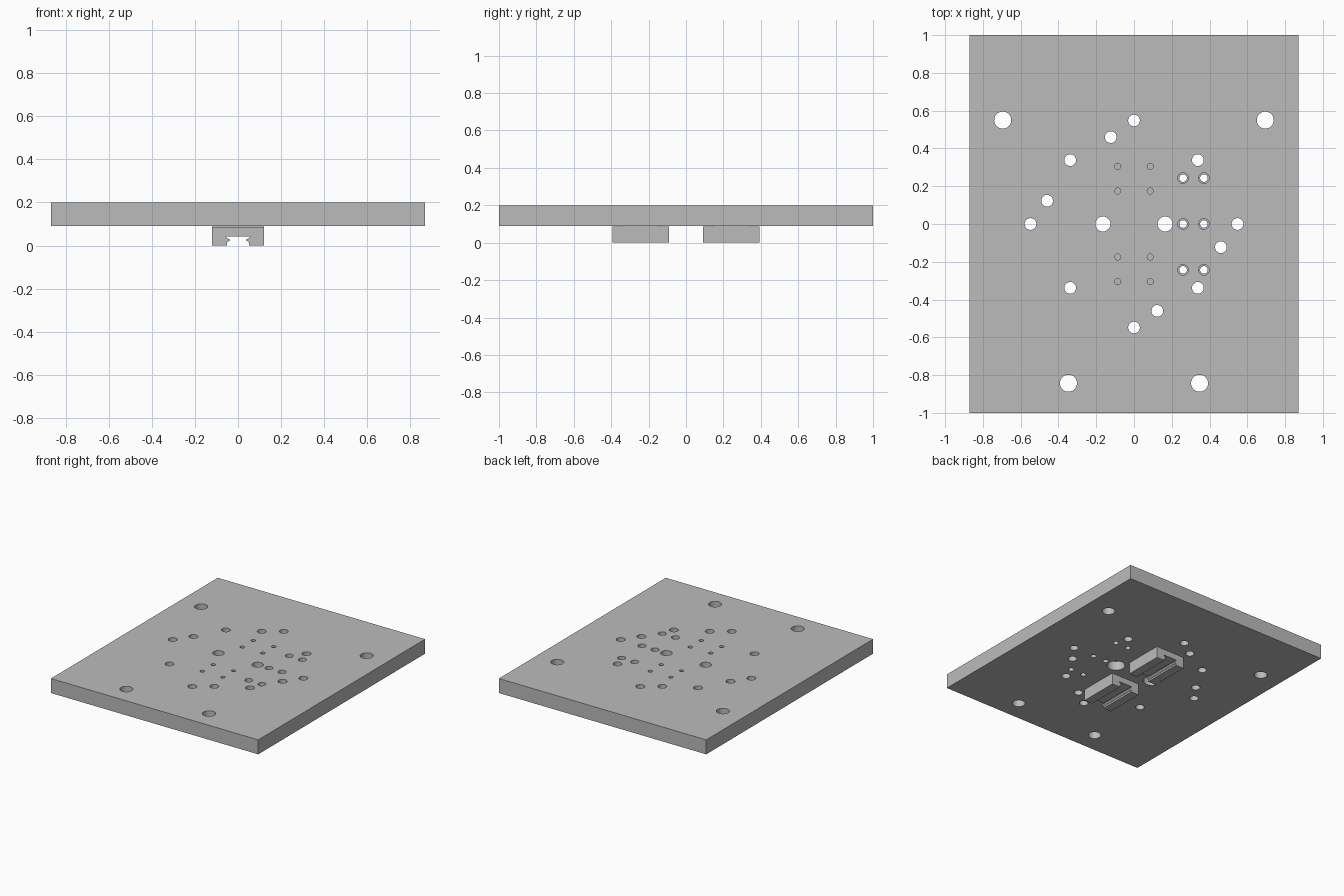
import bpy, bmesh, math

cube = bpy.data.objects.get("Cube")
if cube:
    bpy.data.objects.remove(cube, do_unlink=True)

grey = bpy.data.materials.new("machined grey")
grey.use_nodes = True
grey.diffuse_color = (0.5, 0.5, 0.5, 1)
grey.node_tree.nodes["Principled BSDF"].inputs["Base Color"].default_value = (0.5, 0.5, 0.5, 1)

BOTTOM, TOP = 0.09, 0.2
BELOW, ABOVE = BOTTOM - 0.05, TOP + 0.05
SIDES = 32


def finish(bm, name):
    bmesh.ops.recalc_face_normals(bm, faces=bm.faces[:])
    mesh = bpy.data.meshes.new(name)
    bm.to_mesh(mesh)
    bm.free()
    mesh.materials.append(grey)
    obj = bpy.data.objects.new(name, mesh)
    bpy.context.collection.objects.link(obj)
    return obj


def box(name, half_x, half_y, z0, z1, y=0):
    bm = bmesh.new()
    for v in bmesh.ops.create_cube(bm, size=2)["verts"]:
        v.co = (v.co.x * half_x, y + v.co.y * half_y, z1 if v.co.z > 0 else z0)
    return finish(bm, name)


def add_bore(bm, x, y, steps):
    """Turned cutter: steps are (radius, height) pairs from bottom to top."""
    rings = []
    for r, z in steps:
        angles = [2 * math.pi * i / SIDES for i in range(SIDES)]
        rings.append([bm.verts.new((x + r * math.cos(a), y + r * math.sin(a), z))
                      for a in angles])
    for low, high in zip(rings, rings[1:]):
        for i in range(SIDES):
            j = (i + 1) % SIDES
            bm.faces.new((low[i], low[j], high[j], high[i]))
    bm.faces.new(rings[0][::-1])
    bm.faces.new(rings[-1])


def through(r):
    return [(r, BELOW), (r, ABOVE)]


# Hole pattern
bores = bmesh.new()
for s in (-1, 1):
    # corner mounting holes
    add_bore(bores, s * 0.695, 0.55, through(0.045))
    add_bore(bores, s * 0.347, -0.843, through(0.045))
    # centre holes, counterbored from below
    add_bore(bores, s * 0.165, 0, [(0.063, BELOW), (0.063, BOTTOM + 0.07),
                                   (0.04, BOTTOM + 0.07), (0.04, ABOVE)])
    # carriage screw holes
    for y in (-0.305, -0.175, 0.175, 0.305):
        add_bore(bores, s * 0.086, y, through(0.016))
    # bolt circle and its offset companions
    for x, y in ((0.548, 0), (0, 0.548), (0.338, 0.338), (0.338, -0.338),
                 (0.46, -0.123), (0.123, -0.46)):
        add_bore(bores, s * x, s * y, through(0.031))
# screw holes counterbored from above
for x in (0.26, 0.37):
    for y in (-0.243, 0, 0.243):
        add_bore(bores, x, y, [(0.02, BELOW), (0.02, TOP - 0.05),
                               (0.028, TOP - 0.05), (0.028, ABOVE)])
cutter = finish(bores, "hole_cutter")
cutter.hide_render = True

# Base plate, drilled
plate = box("base_plate", 0.87, 1, BOTTOM, TOP)
drill = plate.modifiers.new("holes", 'BOOLEAN')
drill.operation = 'DIFFERENCE'
drill.solver = 'EXACT'
drill.object = cutter
bpy.ops.object.select_all(action='DESELECT')
plate.select_set(True)
bpy.context.view_layer.objects.active = plate
bpy.ops.object.modifier_apply(modifier=drill.name)
bpy.data.objects.remove(cutter, do_unlink=True)
bpy.ops.object.shade_smooth_by_angle(angle=math.radians(30))

# Rail carriages: grooved profile mirrored in x, extruded along y
HALF = [(0.12, 0.087), (0.12, 0), (0.052, 0), (0.052, 0.013),
        (0.035, 0.026), (0.055, 0.038), (0.055, 0.043)]
profile = HALF + [(-x, z) for x, z in reversed(HALF)]
for name, y in (("front", -0.243), ("back", 0.243)):
    bm = bmesh.new()
    end = bm.faces.new([bm.verts.new((x, y - 0.151, z)) for x, z in profile])
    extruded = bmesh.ops.extrude_face_region(bm, geom=[end])["geom"]
    bmesh.ops.translate(bm, vec=(0, 0.302, 0),
                        verts=[g for g in extruded if isinstance(g, bmesh.types.BMVert)])
    finish(bm, name + "_carriage")
    # thin seat between carriage and plate
    box(name + "_carriage_seat", 0.118, 0.095, 0.087, BOTTOM, y)
